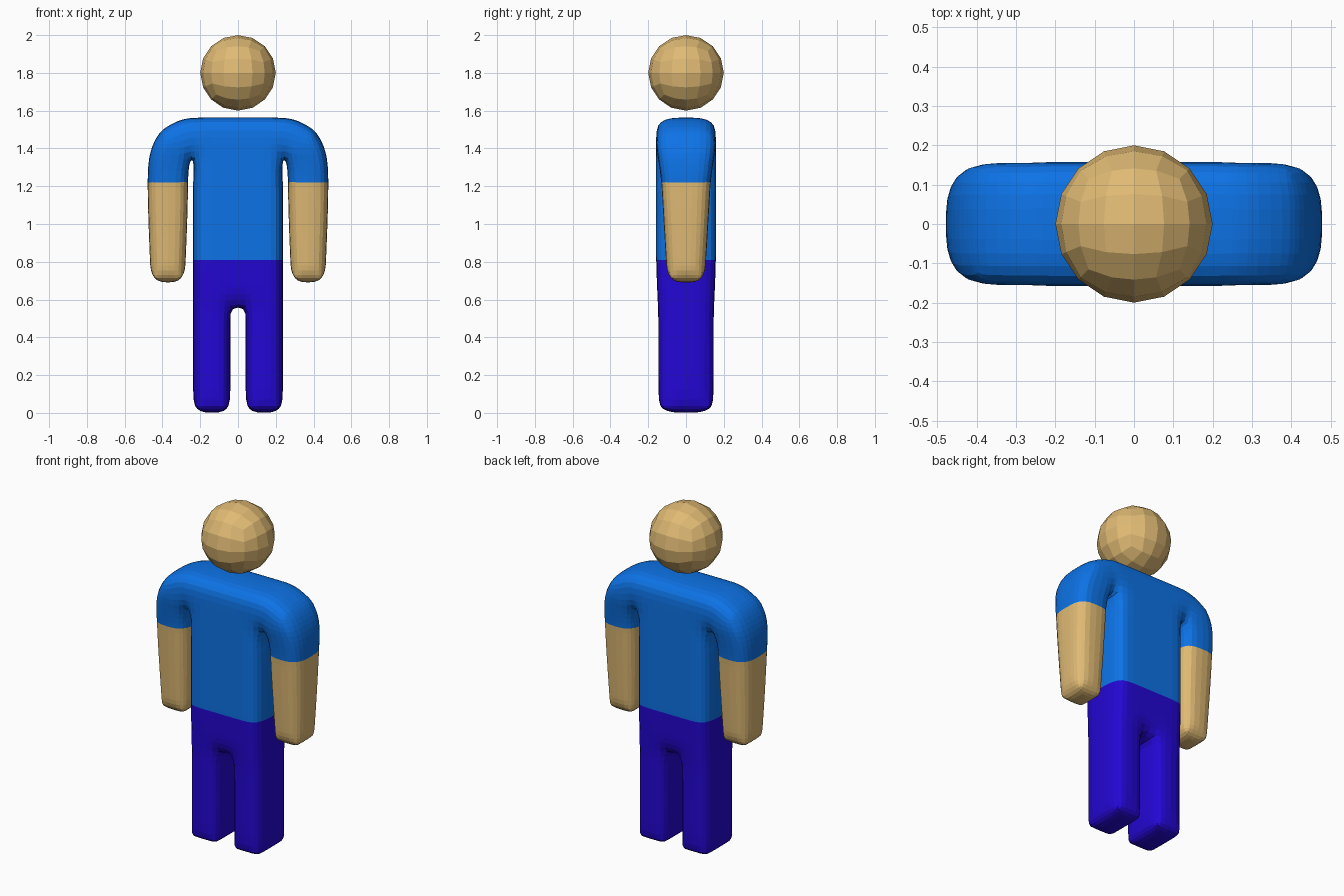
import bpy, bmesh, math

if "Cube" in bpy.data.objects:
    bpy.data.objects.remove(bpy.data.objects["Cube"])


def material(name, rgb):
    m = bpy.data.materials.new(name)
    m.diffuse_color = (*rgb, 1)
    m.use_nodes = True
    m.node_tree.nodes["Principled BSDF"].inputs["Base Color"].default_value = m.diffuse_color
    return m


skin = material("skin tan", (0.74, 0.49, 0.175))
shirt = material("shirt blue", (0.004, 0.17, 0.79))
trousers = material("trousers indigo", (0.017, 0.002, 0.65))


def finish(bm, name, mats):
    bmesh.ops.recalc_face_normals(bm, faces=bm.faces[:])
    me = bpy.data.meshes.new(name)
    bm.to_mesh(me)
    bm.free()
    ob = bpy.data.objects.new(name, me)
    for m in mats:
        me.materials.append(m)
    bpy.context.collection.objects.link(ob)
    return ob


def lerp(t, pts):
    """Piecewise linear lookup."""
    if t <= pts[0][0]:
        return pts[0][1]
    for (a, va), (b, vb) in zip(pts, pts[1:]):
        if t <= b:
            return va + (vb - va) * (t - a) / (b - a)
    return pts[-1][1]


# Head: cube turned into a faceted ball
bm = bmesh.new()
bmesh.ops.create_cube(bm, size=2)
bmesh.ops.subdivide_edges(bm, edges=bm.edges[:], cuts=3, use_grid_fill=True)
for v in bm.verts:
    for i in range(3):
        v.co[i] = math.tan(v.co[i] * math.pi / 4)
    v.co = v.co.normalized() * 0.2
    v.co.z += 1.8
finish(bm, "head", [skin])

# Body: grid-shaped cage of cells, shaped and then subdivided
half = [0.04, 0.09, 0.185, 0.238, 0.265, 0.32, 0.42, 0.478]
xs = [-x for x in reversed(half)] + half
ys = [-1, -0.5, 0, 0.5, 1]
zs = [0, 0.05, 0.2, 0.35, 0.5, 0.56, 0.63, 0.69, 0.75, 0.81, 0.87, 1.0,
      1.16, 1.22, 1.28, 1.35, 1.42, 1.5, 1.563]
LEG_TOP, HAND, ARMPIT, WAIST, CUFF = 0.56, 0.69, 1.35, 0.81, 1.22


def filled(i, k):
    if not (0 <= i < len(xs) - 1 and 0 <= k < len(zs) - 1):
        return False
    x = abs(xs[i] + xs[i + 1]) / 2
    z = (zs[k] + zs[k + 1]) / 2
    if x < 0.04:
        return z > LEG_TOP
    if x < 0.238:
        return True
    return z > (ARMPIT if x < 0.265 else HAND)


def shape(x, y, z):
    s, x = (1 if x > 0 else -1), abs(x)
    if x > 0.25:
        depth = lerp(z, [(0.69, 0.10), (1.22, 0.131), (1.42, 0.156)])
    else:
        depth = lerp(z, [(0.5, 0.147), (0.8, 0.158)])
    if x > 0.25 and z < 1.1:                       # arm taper
        x = 0.372 + (x - 0.372) * lerp(z, [(0.69, 0.84), (1.1, 1)])
    if x > 0.2 and z > 1.25:                       # rounded shoulder
        u, w = (x - 0.2) / 0.278, (z - 1.25) / 0.313
        f = max(u, w) / (u ** 2.5 + w ** 2.5) ** 0.4
        x, z = 0.2 + (x - 0.2) * f, 1.25 + (z - 1.25) * f
    return s * x, y * depth, z


bm = bmesh.new()
grid = {}


def vert(i, j, k):
    if (i, j, k) not in grid:
        grid[i, j, k] = bm.verts.new(shape(xs[i], ys[j], zs[k]))
    return grid[i, j, k]


def face(corners, mat):
    bm.faces.new([vert(*c) for c in corners]).material_index = mat


for i in range(len(xs) - 1):
    for k in range(len(zs) - 1):
        if not filled(i, k):
            continue
        # colour by height: skin below the cuff on arms, trousers below waist
        z = (zs[k] + zs[k + 1]) / 2
        arm = abs(xs[i] + xs[i + 1]) / 2 > 0.24
        mat = (0 if z < CUFF else 1) if arm else (2 if z < WAIST else 1)
        for j in range(4):
            if not filled(i - 1, k):
                face([(i, j, k), (i, j + 1, k), (i, j + 1, k + 1), (i, j, k + 1)], mat)
            if not filled(i + 1, k):
                face([(i + 1, j, k), (i + 1, j + 1, k), (i + 1, j + 1, k + 1), (i + 1, j, k + 1)], mat)
            if not filled(i, k - 1):
                face([(i, j, k), (i + 1, j, k), (i + 1, j + 1, k), (i, j + 1, k)], mat)
            if not filled(i, k + 1):
                face([(i, j, k + 1), (i + 1, j, k + 1), (i + 1, j + 1, k + 1), (i, j + 1, k + 1)], mat)
        for j in (0, 4):
            face([(i, j, k), (i + 1, j, k), (i + 1, j, k + 1), (i, j, k + 1)], mat)

# Pull sharp outer corners inward so the limbs become rounded
bmesh.ops.recalc_face_normals(bm, faces=bm.faces[:])
bm.normal_update()
corners = {v for e in bm.edges if e.calc_face_angle_signed(0) > 0.9 for v in e.verts}
for v, n in [(v, v.normal.copy()) for v in corners]:
    v.co -= n * 0.028
body = finish(bm, "body", [skin, shirt, trousers])
sub = body.modifiers.new("rounding", 'SUBSURF')
sub.levels = sub.render_levels = 1
